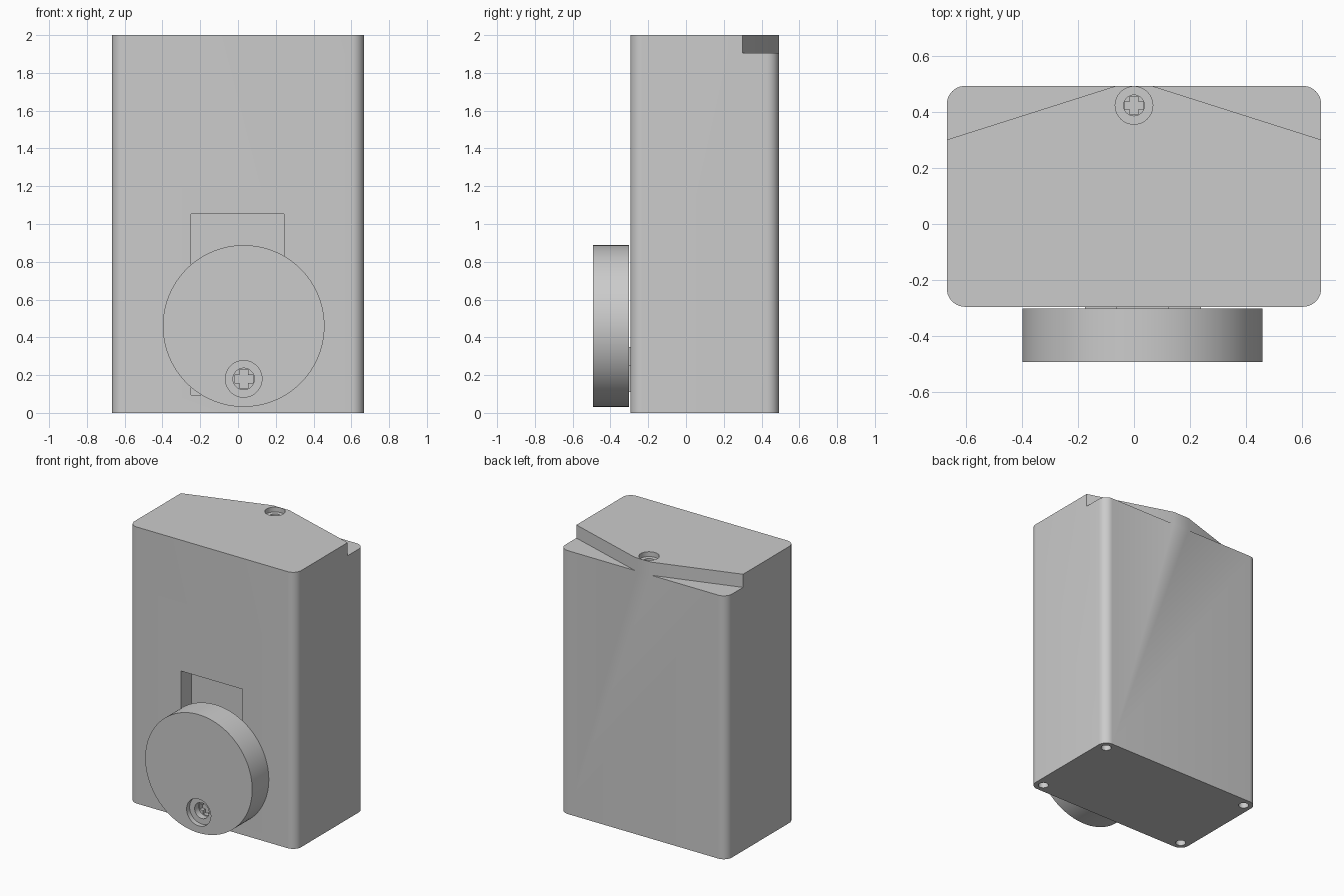
import bpy, bmesh, math
from mathutils import Matrix

if "Cube" in bpy.data.objects:
    bpy.data.objects.remove(bpy.data.objects["Cube"])

UPRIGHT = Matrix.Identity(4)
FRONTAL = Matrix.Rotation(math.radians(90), 4, 'X')   # (x, y, h) -> (x, -h, y)


def prism(name, pts, lo, hi, frame=UPRIGHT):
    """Extrude a 2D outline from height lo to hi in the given frame."""
    bm = bmesh.new()
    face = bm.faces.new([bm.verts.new((x, y, lo)) for x, y in pts])
    ext = bmesh.ops.extrude_face_region(bm, geom=[face])
    moved = [v for v in ext['geom'] if isinstance(v, bmesh.types.BMVert)]
    bmesh.ops.translate(bm, verts=moved, vec=(0, 0, hi - lo))
    bmesh.ops.recalc_face_normals(bm, faces=bm.faces)
    bm.transform(frame)
    mesh = bpy.data.meshes.new(name)
    bm.to_mesh(mesh)
    bm.free()
    obj = bpy.data.objects.new(name, mesh)
    bpy.context.collection.objects.link(obj)
    return obj


def arc(cx, cy, r, a0, a1, n, closed=True):
    return [(cx + r * math.cos(a0 + (a1 - a0) * i / n),
             cy + r * math.sin(a0 + (a1 - a0) * i / n)) for i in range(n + closed)]


def circle(cx, cy, r, n=48):
    return arc(cx, cy, r, 0, math.tau, n, False)


def rect(x0, y0, x1, y1):
    return [(x0, y0), (x1, y0), (x1, y1), (x0, y1)]


def rounded_rect(x0, y0, x1, y1, r, n=10):
    centres = [(x1 - r, y1 - r), (x0 + r, y1 - r), (x0 + r, y0 + r), (x1 - r, y0 + r)]
    q = math.pi / 2
    return [p for i, (cx, cy) in enumerate(centres)
            for p in arc(cx, cy, r, i * q, (i + 1) * q, n)]


def cross(cx, cy, a, w):
    return [(cx + x, cy + y) for x, y in
            [(a, -w), (a, w), (w, w), (w, a), (-w, a), (-w, w),
             (-a, w), (-a, -w), (-w, -w), (-w, -a), (w, -a), (w, -w)]]


def cut(obj, cutter):
    mod = obj.modifiers.new('cut', 'BOOLEAN')
    mod.operation, mod.solver, mod.object = 'DIFFERENCE', 'EXACT', cutter
    bpy.context.view_layer.objects.active = obj
    bpy.ops.object.modifier_apply(modifier=mod.name)
    bpy.data.objects.remove(cutter)


def screw_socket(obj, cx, cy, r, r_in, surface, frame):
    """Counterbore, screw-head hole and cross-shaped driver recess."""
    cut(obj, prism('c', circle(cx, cy, r), surface - 0.035, surface + 0.05, frame))
    cut(obj, prism('c', circle(cx, cy, r_in, 32), surface - 0.08, surface + 0.05, frame))
    cut(obj, prism('c', cross(cx, cy, r_in * 0.85, r_in * 0.38), surface - 0.11, surface + 0.05, frame))


def smooth(obj):
    bpy.ops.object.select_all(action='DESELECT')
    obj.select_set(True)
    bpy.context.view_layer.objects.active = obj
    bpy.ops.object.shade_smooth_by_angle(angle=math.radians(30))


# Housing with rounded upright edges
housing = prism('housing', rounded_rect(-0.667, -0.295, 0.667, 0.492, 0.065), 0, 2)

# Sloping ledges at the top of the back
for s in (-1, 1):
    ledge = [(s * x, y) for x, y in [(0.8, 0.258), (0.033, 0.502), (0.033, 0.6), (0.8, 0.6)]]
    cut(housing, prism('c', ledge, 1.905, 2.1))

# Pocket in the front
cut(housing, prism('c', rect(-0.248, 0.095, 0.243, 1.053), 0.18, 0.4, FRONTAL))

# Screw socket on top and four holes underneath
screw_socket(housing, 0, 0.4225, 0.067, 0.037, 2, UPRIGHT)
for x in (-0.602, 0.602):
    for y in (-0.23, 0.427):
        cut(housing, prism('c', circle(x, y, 0.034, 32), -0.1, 0.15))
smooth(housing)

# Wheel standing clear of the housing
wheel = prism('wheel', circle(0.03, 0.46, 0.428, 96), 0.302, 0.492, FRONTAL)
screw_socket(wheel, 0.03, 0.18, 0.097, 0.057, 0.492, FRONTAL)
smooth(wheel)

# Slider block joining wheel and pocket
prism('slider_bar', rect(-0.175, 0.11, 0.238, 0.25), 0.178, 0.304, FRONTAL)
prism('slider_block', rect(-0.065, 0.2, 0.125, 0.35), 0.177, 0.303, FRONTAL)
